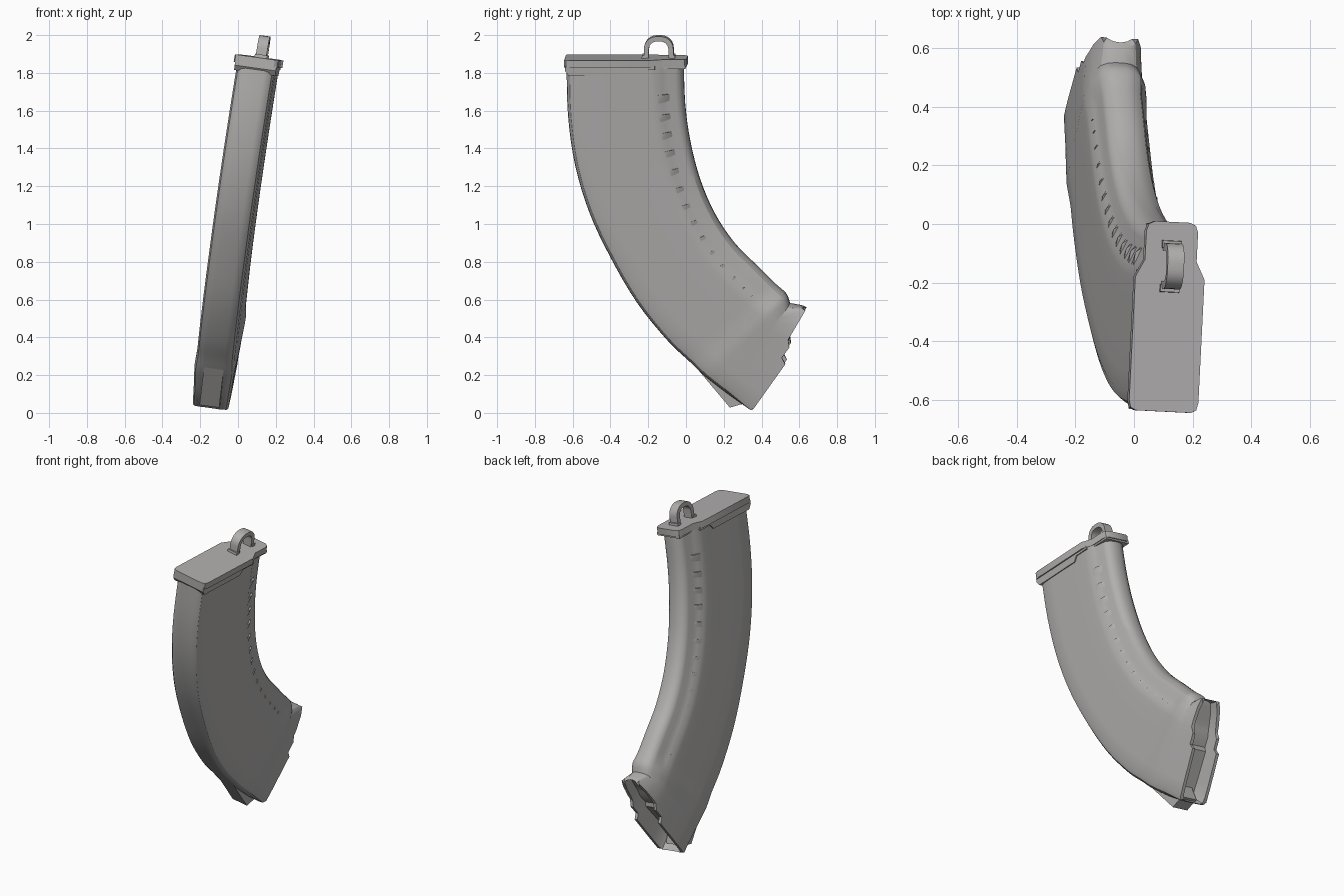
import bpy, bmesh, math
from mathutils import Vector

if "Cube" in bpy.data.objects:
    bpy.data.objects.remove(bpy.data.objects["Cube"])

grey = bpy.data.materials.new("warm_grey")
grey.diffuse_color = (0.44, 0.43, 0.425, 1)
grey.use_nodes = True
grey.node_tree.nodes["Principled BSDF"].inputs["Base Color"].default_value = grey.diffuse_color


def lean(x, y, z):
    """Place a point of the upright design in the leaning, slightly turned pose."""
    return Vector((x + 0.115 + 0.16 * (z - 1.87) + 0.05 * (y + 0.3),
                   y - 0.05 * x, z - 0.14 * x))


def finish(name, bm, angle=30):
    bmesh.ops.recalc_face_normals(bm, faces=bm.faces)
    mesh = bpy.data.meshes.new(name)
    bm.to_mesh(mesh)
    bm.free()
    mesh.materials.append(grey)
    ob = bpy.data.objects.new(name, mesh)
    bpy.context.collection.objects.link(ob)
    bpy.ops.object.select_all(action='DESELECT')
    ob.select_set(True)
    bpy.context.view_layer.objects.active = ob
    bpy.ops.object.shade_smooth_by_angle(angle=math.radians(angle))
    return ob


def prism(name, low, high):
    """Closed solid between two matching outlines."""
    bm = bmesh.new()
    a = [bm.verts.new(lean(*p)) for p in low]
    b = [bm.verts.new(lean(*p)) for p in high]
    bm.faces.new(a)
    bm.faces.new(b)
    for i in range(len(a)):
        j = (i + 1) % len(a)
        bm.faces.new((a[i], a[j], b[j], b[i]))
    return finish(name, bm)


def side_plate(name, outline, half):
    return prism(name, [(-half, y, z) for y, z in outline], [(half, y, z) for y, z in outline])


# Front and back edges of the curved body, from top to mouth
FRONT = [(-.63, 1.85), (-.622, 1.58), (-.585, 1.32), (-.51, 1.07), (-.40, .835),
         (-.26, .595), (-.10, .395), (.02, .28), (.10, .205), (.22, .11)]
BACK = [(-.012, 1.85), (-.005, 1.64), (.022, 1.44), (.075, 1.235), (.155, 1.05),
        (.26, .895), (.385, .77), (.47, .685), (.53, .63), (.55, .58)]
# Notched edge of the mouth: depth fraction, y, z
MOUTH = [(0, .335, .03), (.06, .355, .024), (.48, .53, .27), (.53, .512, .305), (.65, .552, .36),
         (.72, .545, .40), (.93, .635, .55), (1, .60, .57)]
# Half section: depth fraction and half width
SECTION = [(0, .05), (.008, .073), (.03, .09), (.08, .1), (.2, .102), (.35, .102), (.48, .102),
           (.53, .102), (.65, .102), (.72, .101), (.77, .099), (.82, .085), (.87, .073),
           (.93, .069), (.965, .06), (.99, .04), (1, .015)]


def curve_at(pts, s):
    """Smooth curve through the points."""
    i = min(int(s), len(pts) - 2)
    u = s - i
    p = [Vector(pts[max(0, min(len(pts) - 1, i + k))]) for k in (-1, 0, 1, 2)]
    return 0.5 * (2 * p[1] + (p[2] - p[0]) * u + (2 * p[0] - 5 * p[1] + 4 * p[2] - p[3]) * u * u
                  + (3 * p[1] - p[0] - 3 * p[2] + p[3]) * u ** 3)


def at(s, t):
    return curve_at(FRONT, s).lerp(curve_at(BACK, s), t)


def mouth_at(t):
    for a, b in zip(MOUTH, MOUTH[1:]):
        if t <= b[0]:
            return Vector(a[1:]).lerp(Vector(b[1:]), (t - a[0]) / (b[0] - a[0]))
    return Vector(MOUTH[-1][1:])


def width(s, t, w):
    """The rear step fades and the walls swell a little past the crease."""
    k = max(0, min(1, s - 7))
    if .75 < t < .93:
        w += k * .5 * (.1 - w)
    return w + k * .006 - max(0, s - 8) * .006


def ring(bm, place, s, shrink=1.0):
    half = []
    for t, w in SECTION:
        y, z = place(.5 + (t - .5) * (.6 + .4 * shrink))
        half.append((width(s, t, w) * shrink, y, z))
    return [bm.verts.new(lean(*p)) for p in half + [(-x, y, z) for x, y, z in reversed(half)]]


# Body with a hollow mouth and a recessed floor
bm = bmesh.new()
rings = [ring(bm, lambda t, s=i / 4: at(s, t), i / 4) for i in range(37)]
rings.append(ring(bm, mouth_at, 10))
rings.append(ring(bm, mouth_at, 10, .8))
rings.append(ring(bm, lambda t: mouth_at(t).lerp(at(8.3, t), .45), 10, .78))
for a, b in zip(rings, rings[1:]):
    for i in range(len(a)):
        j = (i + 1) % len(a)
        bm.faces.new((a[i], a[j], b[j], b[i]))
bm.faces.new(rings[0])
n = len(SECTION)
floor = rings[-1]
for i in range(n - 1):
    bm.faces.new((floor[i], floor[i + 1], floor[2 * n - 2 - i], floor[2 * n - 1 - i]))
finish("curved_body", bm)

# Grip ribs along the rear step, each a wedge with a sharp upper edge
bm = bmesh.new()
for side in (1, -1):
    for i in range(14):
        s = .72 + i * .455
        t0, t1 = .775 - .0035 * i, .885 - .0035 * i
        e = s + .2

        def v(s, t, w):
            y, z = at(s, t)
            return bm.verts.new(lean(side * w, y, z))
        a, b, c = v(s, t0, .097), v(s, t1, .066), v(s, t0 + .075, .093)
        d, f = v(e, t0, .096), v(e, t1, .064)
        for face in ((a, c, b), (a, d, c), (c, f, b), (c, d, f), (a, b, f, d)):
            bm.faces.new(face)
finish("grip_ribs", bm, 40)

# Front lug under the mouth
side_plate("front_lug", [(.05, .255), (.235, .035), (.285, .05), (.33, .06), (.30, .16), (.16, .26)], .052)

# Base plate with clipped corners and a narrow rear
right = [(.095, -.64), (.112, -.63), (.118, -.605), (.118, -.185), (.088, -.125),
         (.088, -.025), (.08, -.003), (.06, .007)]
outline = right + [(-x, y) for x, y in reversed(right)]
prism("base_plate", [(x, y, 1.842) for x, y in outline], [(x, y, 1.882) for x, y in outline])

# Skirt below the base plate
side_plate("base_skirt", [(-.636, 1.85), (-.636, 1.826), (-.615, 1.80), (-.28, 1.80), (-.255, 1.829),
                          (-.16, 1.83), (-.16, 1.85)], .109)
side_plate("rear_skirt", [(-.17, 1.85), (-.17, 1.832), (.0, 1.832), (.0, 1.85)], .082)


# Pull loop on the base plate
def arch(y0, y1, top, r):
    pts = [(y0, 1.87)]
    for cy, start in ((y0 + r, 180), (y1 - r, 90)):
        for k in range(7):
            a = math.radians(start - 15 * k)
            pts.append((cy + r * math.cos(a), top - r + r * math.sin(a)))
    return pts + [(y1, 1.87)]


outer = arch(-.222, -.066, 1.996, .066)
inner = arch(-.196, -.092, 1.970, .042)
side_plate("pull_loop", outer + inner[::-1], .028)
for name, y in (("loop_foot_front", -.22), ("loop_foot_rear", -.07)):
    side_plate(name, [(y - .014, 1.87), (y + .014, 1.87), (y + .012, 1.897), (y - .012, 1.897)], .033)
